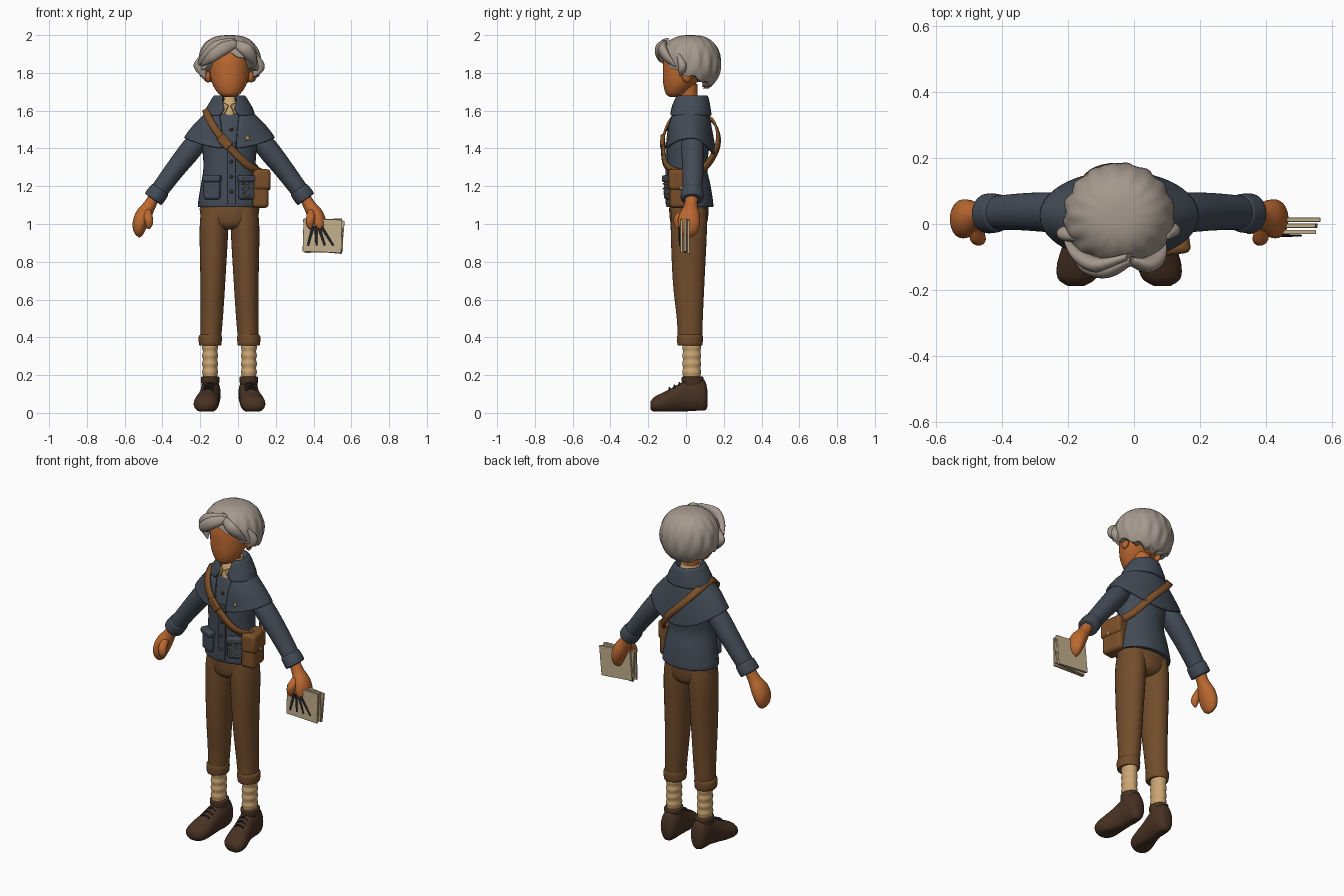
import bpy, bmesh, math, random
from mathutils import Vector, Matrix

if "Cube" in bpy.data.objects:
    bpy.data.objects.remove(bpy.data.objects["Cube"])
random.seed(4)
MID = Vector((-.045, 0, 0))          # centre line of the body
X, Y, Z = Vector((1, 0, 0)), Vector((0, 1, 0)), Vector((0, 0, 1))


def material(name, *rgb):
    m = bpy.data.materials.new(name)
    m.use_nodes = True
    m.diffuse_color = (*rgb, 1)
    m.node_tree.nodes["Principled BSDF"].inputs["Base Color"].default_value = (*rgb, 1)
    return m


SKIN = material("skin", .5, .14, .03)
HAIR = material("grey hair", .38, .32, .27)
BLUE = material("slate cloth", .055, .07, .092)
TROUSER = material("brown cloth", .17, .075, .025)
SHOE = material("dark leather", .065, .032, .017)
CREAM = material("cream wool", .6, .38, .17)
PAPER = material("paper", .55, .44, .27)
LEATHER = material("tan leather", .2, .08, .022)
BLACK = material("ink", .015, .016, .018)
BRASS = material("brass", .4, .28, .12)


def finish(name, bm, mat, thick=0):
    bmesh.ops.recalc_face_normals(bm, faces=bm.faces)
    mesh = bpy.data.meshes.new(name)
    bm.to_mesh(mesh)
    bm.free()
    mesh.materials.append(mat)
    ob = bpy.data.objects.new(name, mesh)
    ob.location = MID
    bpy.context.collection.objects.link(ob)
    if thick:
        mod = ob.modifiers.new("thickness", "SOLIDIFY")
        mod.thickness, mod.offset = thick, 0
    return ob


def smooth(rows, steps=4):
    """Catmull-Rom interpolation of rows of numbers."""
    rows = [Vector(r) for r in rows]
    out = []
    for i in range(len(rows) - 1):
        b, c = rows[i], rows[i + 1]
        a, d = rows[max(i - 1, 0)], rows[min(i + 2, len(rows) - 1)]
        for k in range(steps):
            t = k / steps
            out.append(b + (c - a) * (t / 2) + (a * 2 - b * 5 + c * 4 - d) * (t * t / 2)
                       + (b * 3 - a - c * 3 + d) * (t ** 3 / 2))
    return out + [rows[-1]]


def skin_grid(bm, rings, closed):
    for r0, r1 in zip(rings, rings[1:]):
        n = len(r0)
        for j in range(n if closed else n - 1):
            k = (j + 1) % n
            bm.faces.new((r0[j], r0[k], r1[k], r1[j]))


def loft(name, rows, mat, u=X, v=Y, edit=None, thick=0, segs=32):
    """Rows are x, y, z, two radii and, for open fronts, half the gap in degrees."""
    bm = bmesh.new()
    opened = len(rows[0]) > 5
    rings = []
    for r in smooth(rows):
        g = math.radians(r[5]) if opened else 0
        ring = []
        for j in range(segs):
            a = -math.pi / 2 + g + (math.tau - 2 * g) * j / (segs - 1 if opened else segs)
            co = Vector(r[:3]) + u * (math.cos(a) * r[3]) + v * (math.sin(a) * r[4])
            ring.append(bm.verts.new(edit(co) if edit else co))
        rings.append(ring)
    skin_grid(bm, rings, not opened)
    if not thick:
        bm.faces.new(rings[0])
        bm.faces.new(rings[-1])
    return finish(name, bm, mat, thick)


def tube(name, pts, radii, mat, flat=1, segs=16):
    """Tube along pts; flat squashes it across the forward direction."""
    d = (Vector(pts[-1]) - Vector(pts[0])).normalized()
    u = d.cross(Y if abs(d.y) < .9 else Z).normalized()
    return loft(name, [(*p, r, r * flat) for p, r in zip(pts, radii)], mat, u, d.cross(u), segs=segs)


def ball(name, loc, size, mat):
    bm = bmesh.new()
    bmesh.ops.create_uvsphere(bm, u_segments=20, v_segments=12, radius=1,
                              matrix=Matrix.Translation(loc) @ Matrix.Diagonal((*size, 1)))
    return finish(name, bm, mat)


def box(name, loc, size, mat, turn=0, tilt=0, bevel=.01):
    bm = bmesh.new()
    bmesh.ops.create_cube(bm, size=1, matrix=Matrix.Translation(loc) @ Matrix.Rotation(turn, 4, "Z")
                          @ Matrix.Rotation(tilt, 4, "Y") @ Matrix.Diagonal((*size, 1)))
    ob = finish(name, bm, mat)
    if bevel:
        mod = ob.modifiers.new("bevel", "BEVEL")
        mod.width, mod.segments = bevel, 3
    return ob


# Head, neck and shirt
loft("head", [(0, -.06, 1.672, .025, .025), (0, -.055, 1.69, .058, .052), (0, -.035, 1.74, .09, .085),
              (0, -.015, 1.8, .105, .108), (0, 0, 1.87, .11, .12), (0, .01, 1.93, .1, .11),
              (0, .01, 1.97, .05, .06)], SKIN)
loft("neck", [(0, .02, 1.58, .05, .05), (0, .015, 1.66, .045, .046), (0, .01, 1.74, .05, .05)], SKIN)
loft("shirt", [(0, .02, 1.53, .06, .085), (0, .02, 1.6, .062, .078), (0, .022, 1.655, .056, .06),
               (0, .022, 1.68, .05, .052)], CREAM)
for s in (-1, 1):
    ball("ear", (s * .114, .005, 1.785), (.018, .026, .036), SKIN)
    box("shirt_collar_point", (s * .028, -.062, 1.61), (.03, .008, .055), CREAM, s * .4, -s * .5, .003)


# Hair cap with swept ridges and a hairline that rises over the face
def hair_cap(n=96, steps=20):
    bm = bmesh.new()
    rings = [[] for _ in range(steps + 1)]
    for j in range(n):
        a = math.tau * j / n
        f = math.sin(a)
        low = 1.785 + (.115 * f * f if f < 0 else -.06 * f) + .008 * math.sin(11 * a)
        end = math.acos((low - 1.85) / .15)
        for i, ring in enumerate(rings):
            t = .05 + (end - .05) * min(i / (steps - 1), 1)
            ridge = abs(math.sin(7 * a + 2.2 * t)) + .4 * math.sin(17 * a - 2 * t)
            r = math.sin(t) ** .7 * (.96 + .035 * ridge * math.sin(t))
            r *= .68 if i == steps else 1
            ring.append(bm.verts.new((.17 * r * math.cos(a), .025 + .163 * r * f, 1.85 + .15 * math.cos(t))))
    skin_grid(bm, rings, True)
    bm.faces.new(rings[0])
    finish("hair", bm, HAIR)


hair_cap()
locks = [[(.04, -.11, 1.96), (-.03, -.14, 1.93), (-.1, -.13, 1.88), (-.15, -.08, 1.84)],
         [(.03, -.1, 1.97), (-.06, -.125, 1.94), (-.13, -.09, 1.88), (-.172, -.03, 1.835)],
         [(.03, -.11, 1.96), (.08, -.125, 1.93), (.12, -.1, 1.88), (.14, -.05, 1.83)],
         [(-.13, -.04, 1.9), (-.155, -.03, 1.85), (-.15, -.03, 1.81), (-.13, -.04, 1.77)],
         [(.13, -.04, 1.9), (.15, -.02, 1.85), (.15, -.02, 1.81), (.13, -.03, 1.78)]]
for pts in locks:
    tube("hair_lock", pts, (.018, .034, .028, .004), HAIR, .7)

# Jacket body, shoulder cape and turned-down collar
loft("jacket", [(0, .02, 1.09, .158, .115), (0, .02, 1.1, .168, .125), (0, .015, 1.2, .153, .116),
                (0, .005, 1.3, .138, .106), (0, .012, 1.42, .145, .112), (0, .02, 1.52, .14, .1),
                (0, .02, 1.58, .1, .08), (0, .02, 1.6, .05, .05)], BLUE)


def droop(co):
    # cape hem hangs lower at the front and most at the back
    side = (co.y - .025) / .13
    fall = max(0, min(1, (1.57 - co.z) / .1))
    return co - Z * fall * side * side * (.1 if side > 0 else .055)


loft("shoulder_cape", [(0, .025, 1.62, .07, .06, 30), (0, .022, 1.587, .12, .09, 24),
                       (0, .02, 1.53, .178, .112, 14), (0, .025, 1.485, .215, .124, 10),
                       (0, .025, 1.455, .236, .13, 9)], BLUE, edit=droop, thick=.012, segs=48)
loft("collar", [(0, .03, 1.645, .06, .06, 26), (0, .03, 1.675, .076, .078, 26), (0, .027, 1.655, .092, .09, 24),
                (0, .025, 1.61, .118, .1, 14), (0, .022, 1.575, .13, .108, 24)], BLUE, thick=.012, segs=40)
box("placket", (.012, -.103, 1.27), (.045, .012, .33), BLUE, bevel=.004)
for z in (1.17, 1.25, 1.33, 1.41, 1.5):
    ball("button", (.01, -.11 if z < 1.45 else -.095, z), (.009, .007, .009), SHOE)
ball("badge", (.095, -.098, 1.455), (.012, .006, .012), BRASS)
for s in (-1, 1):
    box("pocket", (s * .092, -.085, 1.185), (.092, .036, .11), BLUE, s * .45, 0, .014)
    box("pocket_flap", (s * .092, -.091, 1.24), (.1, .042, .035), BLUE, s * .45, 0, .01)
for _ in range(22):
    dx = random.uniform(-.038, .038)
    ball("pocket_speck", (.1 + dx, -.104 + dx * .48, 1.18 + random.uniform(-.045, .04)),
         (.004, .004, .004), random.choice((PAPER, HAIR, LEATHER)))

# Arms, cuffs and hands
for s in (-1, 1):
    def limb(name, rows, mat):
        return loft(name, [(s * r[0], *r[1:]) for r in rows], mat, Y, Vector((s * .81, 0, .58)))
    limb("sleeve", [(.14, .03, 1.48, .048, .045), (.2, .035, 1.4, .06, .058), (.295, .037, 1.28, .056, .052),
                    (.395, .033, 1.145, .05, .046)], BLUE)
    limb("sleeve_cuff", [(.365, .033, 1.185, .05, .046), (.37, .033, 1.178, .058, .053),
                         (.4, .032, 1.137, .06, .055), (.405, .032, 1.13, .05, .046)], BLUE)
    limb("hand", [(.4, .03, 1.14, .034, .03), (.425, .025, 1.095, .036, .034), (.455, .018, 1.045, .055, .044),
                  (.477, .015, .995, .058, .042), (.487, .015, .955, .042, .03), (.488, .015, .935, .015, .012)], SKIN)
    tube("thumb", [(s * .432, -.005, 1.07), (s * .43, -.037, 1.035), (s * .425, -.047, 1.0), (s * .428, -.046, .975)],
         (.018, .024, .02, .007), SKIN)

# Trousers, socks and shoes
loft("trouser_seat", [(0, .015, 1.15, .13, .095), (0, .015, 1.08, .158, .104), (0, .015, 1.0, .13, .095),
                      (0, .015, .97, .06, .06)], TROUSER)
for s in (-1, 1):
    loft("trouser_leg", [(s * .075, .015, 1.1, .07, .09), (s * .082, .015, .98, .076, .096),
                         (s * .088, .014, .7, .066, .084), (s * .094, .02, .5, .059, .069),
                         (s * .1, .021, .38, .054, .064)], TROUSER)
    loft("trouser_cuff", [(s * .102, .021, .357, .05, .055), (s * .102, .021, .362, .059, .066),
                          (s * .102, .021, .405, .061, .068), (s * .1, .021, .418, .05, .06)], TROUSER)
    loft("sock", [(s * .103, .03, .15 + .022 * k, .038 + .004 * (k % 2), .046 + .004 * (k % 2))
                  for k in range(11)], CREAM)
    shoe = [(.1, .114, .075, .02, .04), (.1, .1, .09, .043, .08), (.1, .055, .1, .053, .095),
            (.102, .005, .092, .053, .086), (.112, -.06, .07, .058, .07), (.122, -.12, .053, .066, .056),
            (.128, -.165, .044, .058, .042), (.131, -.188, .04, .025, .02)]
    loft("shoe", [(s * r[0], *r[1:]) for r in shoe], SHOE, X, Z,
         edit=lambda co: Vector((co.x, co.y, max(co.z, .008 + .06 * max(0, co.y)))))
    loft("shoe_opening", [(s * .102, .035, .14, .045, .055), (s * .102, .035, .185, .05, .058),
                          (s * .102, .035, .192, .042, .05)], SHOE)
    for k in range(3):
        x, y, z = s * (.106 + .004 * k), -.035 - .026 * k, .158 - .013 * k
        tube("shoe_lace", [(x - .028, y, z - .013), (x, y, z), (x + .028, y, z - .013)], (.005,) * 3, BLACK, segs=8)


# Shoulder strap running round the body, and the bag on the left hip
def strap_band(half=.019):
    loop = [(-.125, 0, 1.605), (-.11, -.07, 1.56), (-.06, -.115, 1.48), (.02, -.122, 1.385), (.1, -.105, 1.31),
            (.155, -.05, 1.28), (.165, .02, 1.27), (.13, .1, 1.3), (.05, .163, 1.4), (-.04, .168, 1.49),
            (-.1, .125, 1.56)]
    path = smooth(loop + loop[:1])[:-1]
    bm = bmesh.new()
    rings = []
    for i, p in enumerate(path):
        along = path[(i + 1) % len(path)] - path[i - 1]
        out = p - Vector((0, .02, 1.36))
        w = along.cross(out).normalized() * half
        rings.append([bm.verts.new(p - w), bm.verts.new(p + w)])
    skin_grid(bm, rings + rings[:1], False)
    finish("shoulder_strap", bm, LEATHER, .012)


strap_band()
box("strap_buckle", (-.025, -.124, 1.435), (.075, .022, .05), LEATHER, -.1, .85, .008)
box("bag", (.158, -.02, 1.185), (.085, .135, .2), LEATHER, .15, 0, .02)
box("bag_flap", (.164, -.022, 1.235), (.09, .142, .11), LEATHER, .15, 0, .018)
ball("bag_clasp", (.21, -.02, 1.19), (.006, .012, .012), BRASS)

# Sheets held in the left hand, with a fan of ink strokes on the front one
for y, dx, tilt in ((-.024, 0, .03), (-.005, .004, -.04), (.013, .008, .09)):
    box("sheet_stack", (.492 + dx, y, .938), (.205, .013, .175), PAPER, 0, tilt, .002)
for x in (.415, .46, .505, .55):
    tube("ink_stroke", [(.455 + (x - .455) * .3, -.035, .99), (x, -.035, .885)], (.008, .005), BLACK, .6, 8)

# Soft shading with sharp edges kept
bpy.ops.object.select_all(action="DESELECT")
for ob in bpy.context.scene.objects:
    if ob.type == "MESH":
        ob.select_set(True)
        bpy.context.view_layer.objects.active = ob
bpy.ops.object.shade_smooth_by_angle(angle=math.radians(50))
